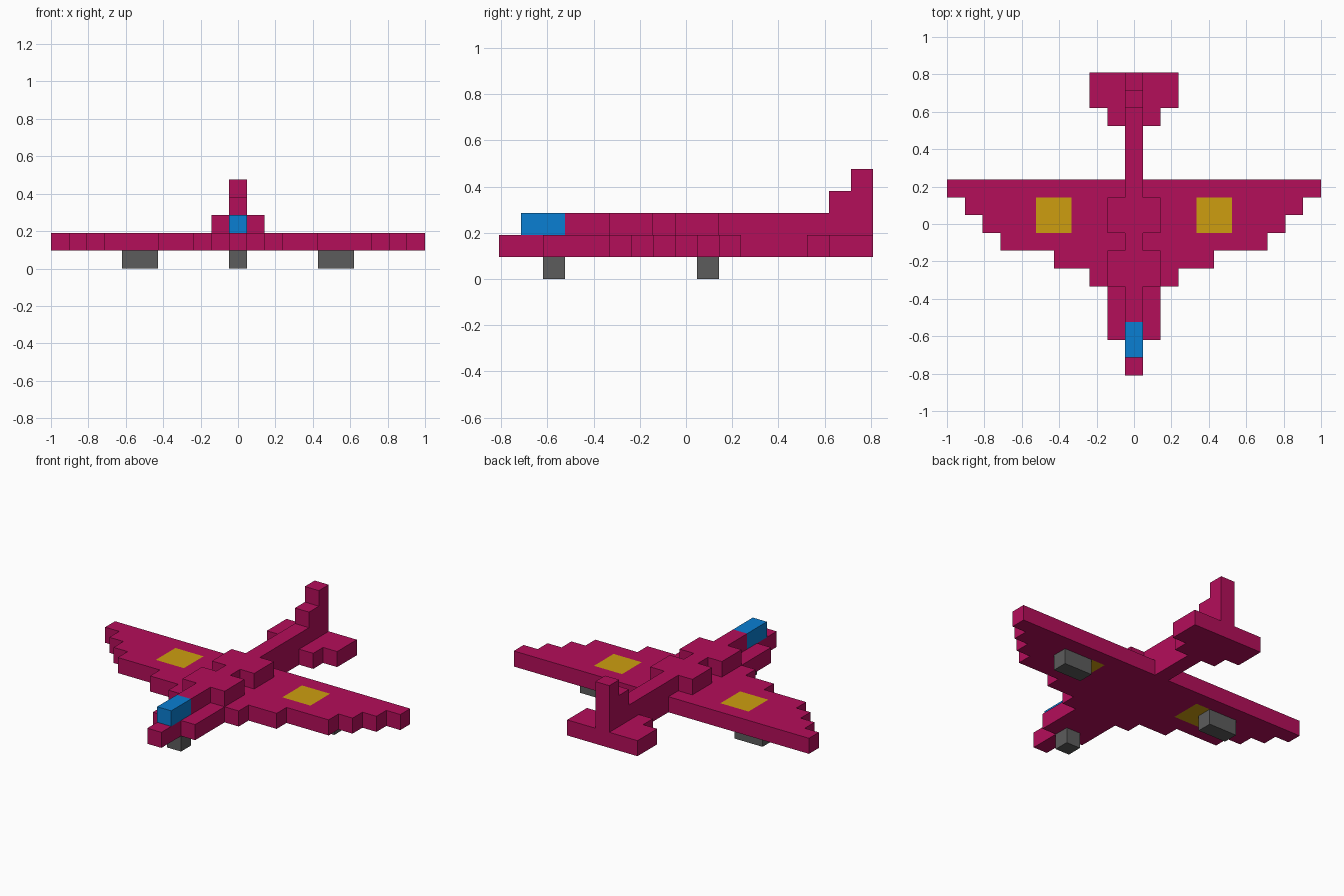
import bpy, bmesh, math
from mathutils import Vector

if "Cube" in bpy.data.objects:
    bpy.data.objects.remove(bpy.data.objects["Cube"])

U = 2 / 21  # one block: the wingspan is 21 blocks


def material(name, srgb):
    m = bpy.data.materials.new(name)
    lin = [((c / 255 + 0.055) / 1.055) ** 2.4 for c in srgb]
    m.diffuse_color = (*lin, 1)
    m.use_nodes = True
    m.node_tree.nodes["Principled BSDF"].inputs["Base Color"].default_value = m.diffuse_color
    return m


MAGENTA = material("magenta", (180, 14, 90))
GOLD = material("gold", (205, 158, 16))
BLUE = material("blue", (10, 126, 210))
GREY = material("grey", (92, 92, 92))

SIDES = [Vector(d) for d in ((1, 0, 0), (-1, 0, 0), (0, 1, 0), (0, -1, 0), (0, 0, 1), (0, 0, -1))]


def blocks(name, boxes, mats, rule=lambda x, y, z: 0):
    """Fuse boxes (x0, x1, y0, y1, z; inclusive block numbers) into one outer skin."""
    cells = {(x, y, z) for x0, x1, y0, y1, z in boxes
             for x in range(x0, x1 + 1) for y in range(y0, y1 + 1)}
    bm = bmesh.new()
    for c in sorted(cells):
        for n in SIDES:
            if tuple(int(a + b) for a, b in zip(c, n)) in cells:
                continue
            s = Vector((n.y, n.z, n.x))
            t = n.cross(s)
            mid = Vector(c) + Vector((0, 0, 0.5)) + n / 2
            corners = [mid + (s * a + t * b) / 2 for a, b in ((-1, -1), (1, -1), (1, 1), (-1, 1))]
            f = bm.faces.new([bm.verts.new(p * U) for p in corners])
            f.material_index = rule(*c)
    bmesh.ops.remove_doubles(bm, verts=bm.verts, dist=1e-4)
    bmesh.ops.dissolve_limit(bm, angle_limit=0.01, verts=bm.verts, edges=bm.edges, delimit={'MATERIAL'})
    bmesh.ops.triangulate(bm, faces=[f for f in bm.faces if len(f.verts) > 4])
    me = bpy.data.meshes.new(name)
    bm.to_mesh(me)
    bm.free()
    for m in mats:
        me.materials.append(m)
    ob = bpy.data.objects.new(name, me)
    bpy.context.collection.objects.link(ob)
    return ob


def rows(spec):
    """Symmetric rows in the wing layer: (half width, first y, last y)."""
    return [(-h, h, y0, y1, 1) for h, y0, y1 in spec]


# Stepped wing with gold panels running right through it
blocks("wing", rows([(10, 2, 2), (9, 1, 1), (8, 0, 0), (7, -1, -1),
                     (4, -2, -2), (2, -3, -3), (1, -6, -4), (0, -8, -7)]),
       [MAGENTA, GOLD], lambda x, y, z: int(4 <= abs(x) <= 5 and 0 <= y <= 1))

# Tail boom and tailplane
blocks("tailplane", rows([(0, 3, 5), (1, 6, 6), (2, 7, 8)]), [MAGENTA])

# Upper fuselage with two pairs of shoulder blocks and a stepped tail fin
blocks("fuselage", [(0, 0, -5, 8, 2), (-1, 1, -3, -2, 2), (-1, 1, 0, 1, 2),
                    (0, 0, 7, 8, 3), (0, 0, 8, 8, 4)], [MAGENTA])

# Cockpit
blocks("cockpit", [(0, 0, -7, -6, 2)], [BLUE])

# Landing gear
blocks("nose_wheel", [(0, 0, -6, -6, 0)], [GREY])
blocks("left_wheel", [(-6, -5, 1, 1, 0)], [GREY])
blocks("right_wheel", [(5, 6, 1, 1, 0)], [GREY])
